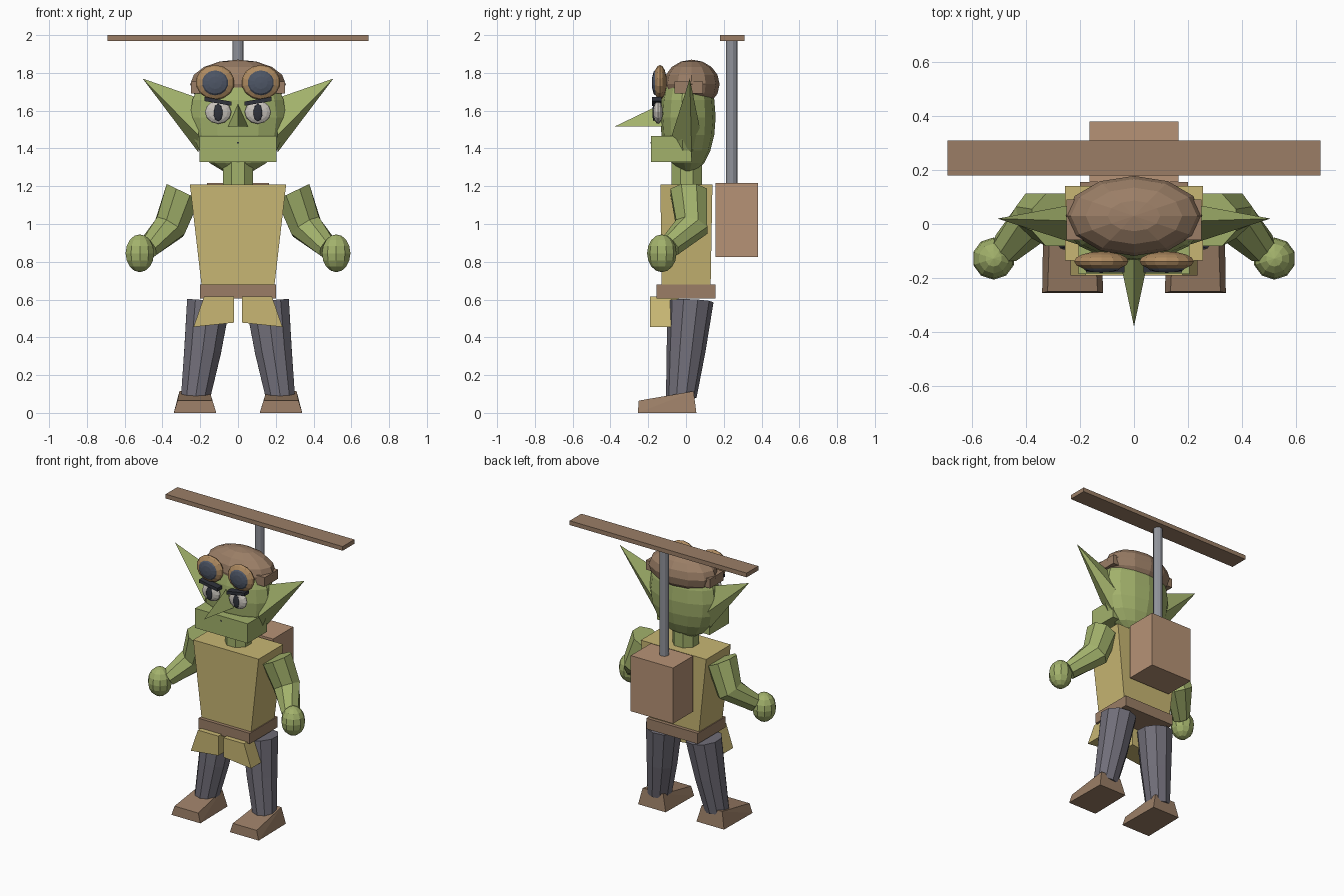
import bpy, bmesh, math
from mathutils import Matrix, Vector

if "Cube" in bpy.data.objects:
    bpy.data.objects.remove(bpy.data.objects["Cube"])


def material(name, r, g, b):
    m = bpy.data.materials.new(name)
    m.diffuse_color = (r ** 2.2, g ** 2.2, b ** 2.2, 1)
    m.use_nodes = True
    m.node_tree.nodes["Principled BSDF"].inputs["Base Color"].default_value = m.diffuse_color
    return m


SKIN = material("green_skin", .63, .69, .42)
TUNIC = material("tunic_yellow", .78, .71, .45)
LEATHER = material("brown_leather", .60, .49, .40)
PACK = material("pack_brown", .71, .57, .46)
CLOTH = material("dark_cloth", .44, .43, .47)
BRASS = material("brass", .68, .54, .38)
GLASS = material("dark_glass", .31, .34, .40)
BLACK = material("dark", .20, .21, .24)
WHITE = material("eye_white", .78, .76, .73)
STEEL = material("steel", .56, .57, .60)


def finish(name, bm, mat, mirror=False):
    bmesh.ops.recalc_face_normals(bm, faces=bm.faces)
    me = bpy.data.meshes.new(name)
    bm.to_mesh(me)
    bm.free()
    me.materials.append(mat)
    ob = bpy.data.objects.new(name, me)
    bpy.context.collection.objects.link(ob)
    if mirror:
        mod = ob.modifiers.new("Mirror", 'MIRROR')
        mod.use_mirror_merge = False
    return ob


def hull(name, pts, mat, mirror=False):
    """Convex solid from a few corner points."""
    bm = bmesh.new()
    for p in pts:
        bm.verts.new(p)
    bmesh.ops.convex_hull(bm, input=bm.verts)
    bmesh.ops.dissolve_limit(bm, angle_limit=.01, verts=bm.verts, edges=bm.edges)
    return finish(name, bm, mat, mirror)


def frustum(name, low, high, mat, mirror=False):
    """Box between two rectangles, each (x0, x1, y0, y1, z)."""
    pts = [(x, y, z) for x0, x1, y0, y1, z in (low, high)
           for x in (x0, x1) for y in (y0, y1)]
    return hull(name, pts, mat, mirror)


def box(name, x0, x1, y0, y1, z0, z1, mat, mirror=False):
    return frustum(name, (x0, x1, y0, y1, z0), (x0, x1, y0, y1, z1), mat, mirror)


def ball(name, c, r, mat, mirror=False, seg=12, rings=8, pole_y=False):
    """Faceted ellipsoid; pole_y turns the poles to the front."""
    bm = bmesh.new()
    m = Matrix.Translation(c) @ Matrix.Diagonal((*r, 1))
    if pole_y:
        m = m @ Matrix.Rotation(math.pi / 2, 4, 'X')
    bmesh.ops.create_uvsphere(bm, u_segments=seg, v_segments=rings, radius=1, matrix=m)
    return finish(name, bm, mat, mirror)


def tube(name, stations, mat, mirror=False, sides=8):
    """Limb through stations of (centre, tangent, radius)."""
    bm = bmesh.new()
    loops = []
    for c, t, r in stations:
        t = Vector(t).normalized()
        v = (Vector((0, 1, 0)) - t * t.y).normalized()
        u = v.cross(t)
        angles = [2 * math.pi * (i + .5) / sides for i in range(sides)]
        loops.append([bm.verts.new(Vector(c) + (u * math.cos(a) + v * math.sin(a)) * r * 1.05)
                      for a in angles])
    for a, b in zip(loops, loops[1:]):
        for i in range(sides):
            j = (i + 1) % sides
            bm.faces.new((a[i], a[j], b[j], b[i]))
    bm.faces.new(loops[0])
    bm.faces.new(loops[-1])
    return finish(name, bm, mat, mirror)


# Body and clothes
frustum("tunic", (-.19, .19, -.13, .13, .65), (-.255, .255, -.135, .14, 1.21), TUNIC)
box("belt", -.2, .2, -.155, .155, .605, .68, LEATHER)
hull("tunic_flap", [(x, y, z) for y in (-.19, -.04) for x, z in
                    ((.02, .615), (.18, .615), (.235, .455), (.02, .478))], TUNIC, True)

# Legs and shoes
tube("leg", [((.155, .025, .59), (.1, -.04, -1), .115),
             ((.187, .0, .33), (.14, -.1, -1), .098),
             ((.225, -.025, .08), (.1, 0, -1), .077)], CLOTH, True, 10)
hull("shoe", [(.115, -.255, 0), (.34, -.255, 0), (.12, .055, 0), (.335, .055, 0),
              (.135, -.25, .065), (.32, -.25, .065), (.15, .04, .115), (.31, .04, .115)],
     LEATHER, True)

# Arms and hands
tube("arm", [((.29, .015, 1.17), (.43, 0, -.9), .1),
             ((.36, .03, .985), (.5, -.25, -.8), .088),
             ((.475, -.09, .875), (.7, -.55, -.5), .058)], SKIN, True)
ball("hand", (.52, -.128, .845), (.079, .078, .1), SKIN, True, 10, 8)

# Head
tube("neck", [((0, .003, 1.19), (0, 0, 1), .083), ((0, .003, 1.34), (0, 0, 1), .083)], SKIN)
ball("head", (0, .01, 1.565), (.26, .147, .3), SKIN, seg=14, rings=10)
box("jaw", -.205, .205, -.185, .03, 1.327, 1.465, SKIN)
box("mouth", -.006, .006, -.188, -.18, 1.427, 1.435, BLACK)
hull("nose", [(0, -.38, 1.515), (0, -.12, 1.64), (-.055, -.12, 1.515), (.055, -.12, 1.515),
              (0, -.12, 1.54)], SKIN)
hull("ear", [(.505, .02, 1.77), (.19, .01, 1.66), (.21, -.075, 1.47),
             (.21, .03, 1.38), (.21, .075, 1.5)], SKIN, True)

# Eyes and brows
ball("eye", (.105, -.148, 1.592), (.07, .025, .062), WHITE, True, 12, 8, True)
ball("pupil", (.105, -.17, 1.59), (.025, .008, .047), BLACK, True, 10, 6, True)
hull("brow", [(x, y, z + dz) for y in (-.18, -.13) for dz in (-.011, .011)
              for x, z in ((.035, 1.637), (.178, 1.662))], BLACK, True)

# Cap and goggles
ball("cap", (0, .03, 1.74), (.253, .148, .13), LEATHER, seg=12, rings=8)
box("goggle_strap", -.25, .25, -.06, .09, 1.69, 1.755, LEATHER)
ball("goggle_rim", (.121, -.138, 1.75), (.103, .036, .092), BRASS, True, 14, 8, True)
ball("goggle_lens", (.121, -.162, 1.748), (.072, .019, .067), GLASS, True, 14, 6, True)

# Rotor backpack
box("backpack", -.165, .165, .155, .38, .825, 1.217, PACK)
tube("rotor_mast", [((0, .242, 1.2), (0, 0, 1), .029), ((0, .242, 1.98), (0, 0, 1), .029)],
     STEEL, sides=12)
box("rotor_blade", -.69, .69, .18, .31, 1.97, 2.0, LEATHER)
